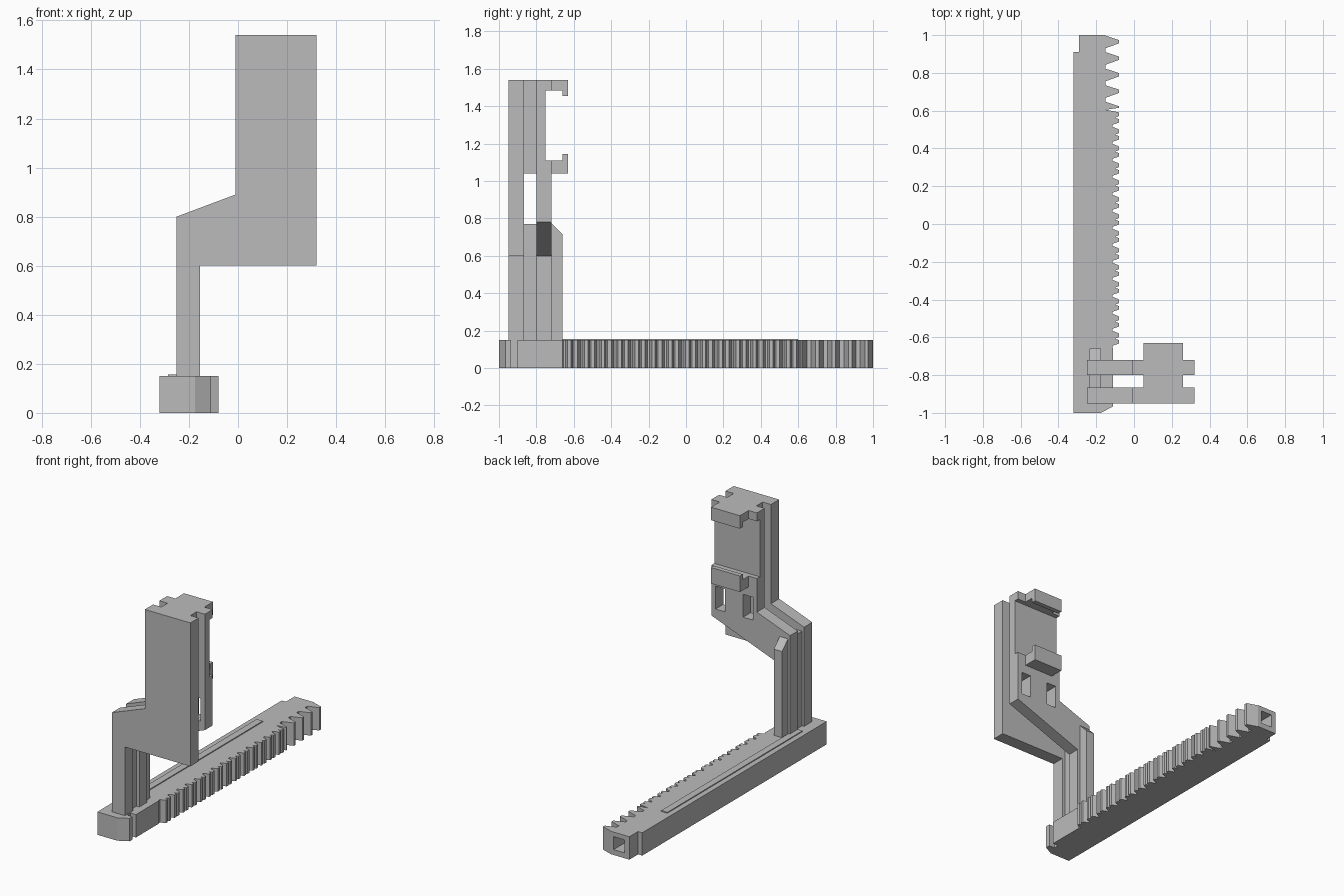
import bpy, bmesh
from mathutils import Vector

cube = bpy.data.objects.get("Cube")
if cube:
    bpy.data.objects.remove(cube, do_unlink=True)

grey = bpy.data.materials.new("plain_grey")
grey.use_nodes = True
grey.diffuse_color = (0.5, 0.5, 0.5, 1)
grey.node_tree.nodes["Principled BSDF"].inputs["Base Color"].default_value = (0.5, 0.5, 0.5, 1)


def prism(name, outline, axis, low, high):
    """Extrude a 2D outline along one axis; the outline uses the other two in order."""
    def place(p, d):
        c = list(p)
        c.insert(axis, d)
        return c
    bm = bmesh.new()
    face = bm.faces.new([bm.verts.new(place(p, low)) for p in outline])
    out = bmesh.ops.extrude_face_region(bm, geom=[face])
    step = Vector(place((0, 0), high - low))
    bmesh.ops.translate(bm, vec=step, verts=[v for v in out["geom"] if isinstance(v, bmesh.types.BMVert)])
    bmesh.ops.recalc_face_normals(bm, faces=bm.faces)
    mesh = bpy.data.meshes.new(name)
    bm.to_mesh(mesh)
    bm.free()
    mesh.materials.append(grey)
    obj = bpy.data.objects.new(name, mesh)
    bpy.context.collection.objects.link(obj)
    return obj


def box(name, x, y, z):
    return prism(name, [(x[0], y[0]), (x[1], y[0]), (x[1], y[1]), (x[0], y[1])], 2, *z)


def cut(obj, cutter):
    mod = obj.modifiers.new("cut", "BOOLEAN")
    mod.operation = "DIFFERENCE"
    mod.solver = "EXACT"
    mod.object = cutter
    bpy.context.view_layer.objects.active = obj
    bpy.ops.object.modifier_apply(modifier=mod.name)
    bpy.data.objects.remove(cutter, do_unlink=True)


# Toothed rack: front end, notch and plain stretch
PITCH, TIP, ROOT, DEEP = 0.09, -0.08, -0.115, -0.15
edge = [(-0.32, -1), (-0.175, -1), (-0.11, -0.965), (-0.11, -0.935), (DEEP, -0.935),
        (DEEP, -0.9), (-0.11, -0.9), (-0.11, -0.66)]
# Fine teeth with a small nick in every tip
for i in range(14):
    y = -0.655 + i * PITCH
    edge += [(ROOT, y), (ROOT, y + 0.01), (TIP, y + 0.022), (TIP, y + 0.04),
             (-0.1, y + 0.048), (TIP, y + 0.056), (TIP, y + 0.076)]
# Coarse teeth towards the back
for i in range(5):
    y = 0.615 + i * 0.0875
    edge += [(DEEP, y - 0.01 if i == 0 else y - 0.034), (TIP, y - 0.009 if i else y),
             (TIP, y + 0.009), (DEEP, y + 0.032)]
edge += [(DEEP, 1), (-0.29, 1), (-0.29, 0.91), (-0.32, 0.91)]
rack = prism("toothed_rack", edge, 2, 0, 0.15)
cut(rack, box("socket_cutter", (-0.255, -0.175), (0.88, 1.1), (0.035, 0.12)))
box("raised_strip", (-0.285, -0.24), (-0.8, 0.6), (0.148, 0.156))

# Two matching upright plates
upper = [(0.32, 1.54), (-0.01, 1.54), (-0.01, 0.89), (-0.25, 0.8), (-0.25, 0.14), (-0.155, 0.14), (-0.155, 0.6)]
prism("front_plate", upper + [(0.32, 0.6)], 1, -0.95, -0.865)
rear = prism("rear_plate", upper + [(0.32, 0.78)], 1, -0.8, -0.72)
cut(rear, box("recess_cutter", (-0.1, 0.4), (-0.75, -0.6), (1.11, 1.485)))
for x in (0.02, 0.22):
    cut(rear, box("window_cutter", (x, x + 0.07), (-0.9, -0.6), (0.83, 0.98)))

# Spacers joining the plates, and the rear rib of the post
box("upper_spacer", (0.05, 0.26), (-0.865, -0.8), (1.04, 1.54))
box("post_spacer", (-0.235, -0.175), (-0.865, -0.8), (0.14, 0.77))
prism("post_rib", [(-0.72, 0.14), (-0.66, 0.14), (-0.66, 0.715), (-0.72, 0.775)], 0, -0.235, -0.175)

# Hooked clips above and below the recess
for name, outer, inner, lip in (("upper_clip", 1.54, 1.485, 1.455), ("lower_clip", 1.04, 1.11, 1.145)):
    prism(name, [(-0.72, outer), (-0.63, outer), (-0.63, lip), (-0.66, lip), (-0.66, inner), (-0.72, inner)],
          0, 0.05, 0.26)
